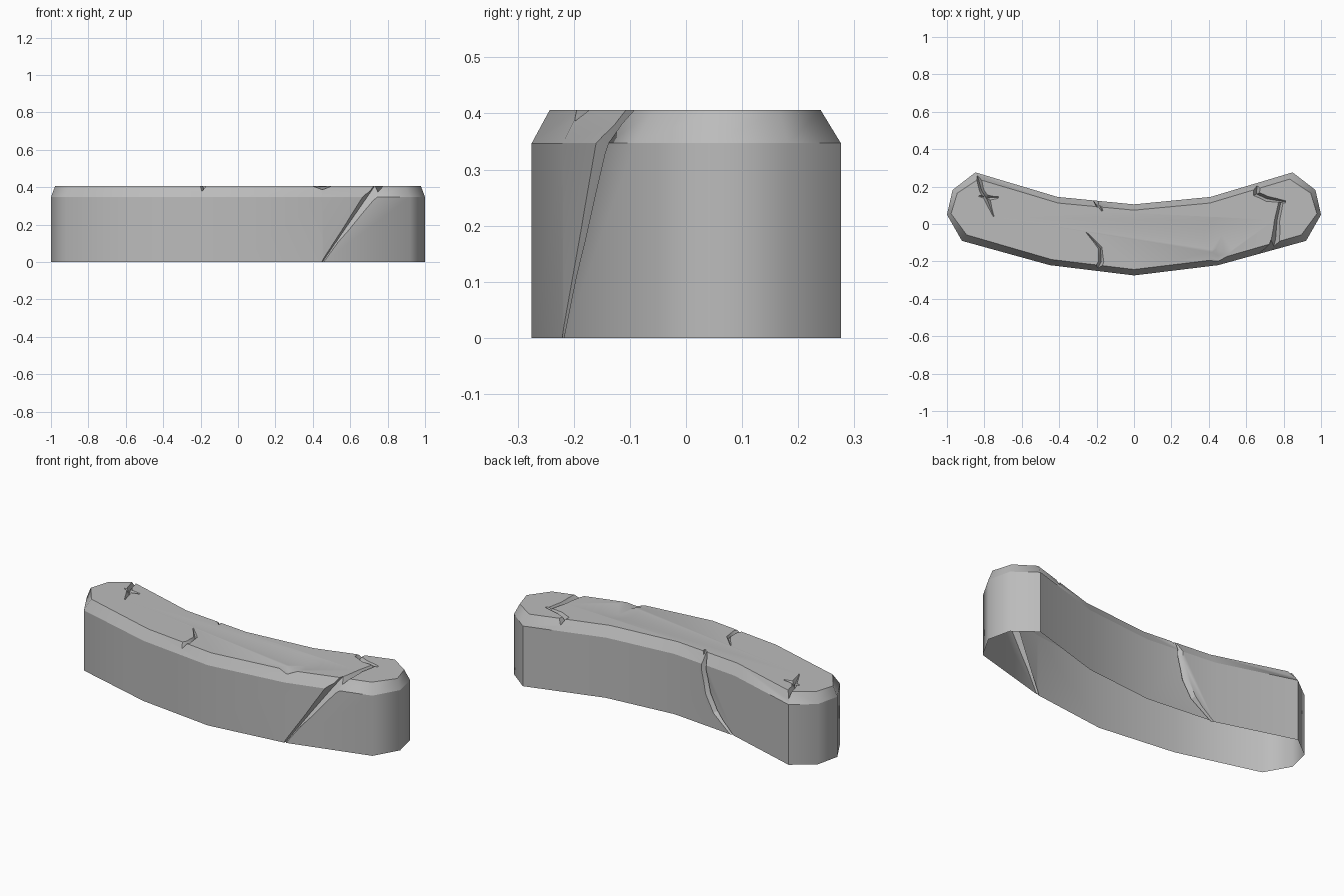
import bpy
import bmesh
from mathutils import Vector

old = bpy.data.objects.get("Cube")
if old:
    bpy.data.objects.remove(old, do_unlink=True)

stone = bpy.data.materials.new("grey stone")
stone.use_nodes = True
GREY = (0.5, 0.5, 0.5, 1)
stone.diffuse_color = GREY
stone.node_tree.nodes["Principled BSDF"].inputs["Base Color"].default_value = GREY

WALL, TOP = 0.347, 0.406
UP = Vector((0, 0, 1))


def mirrored(half):
    """Closed outline from its +x half, which starts and ends on x = 0."""
    return half + [(-x, y) for x, y in reversed(half[1:-1])]


def make_object(name, bm):
    bmesh.ops.recalc_face_normals(bm, faces=bm.faces[:])
    mesh = bpy.data.meshes.new(name)
    bm.to_mesh(mesh)
    bm.free()
    obj = bpy.data.objects.new(name, mesh)
    bpy.context.collection.objects.link(obj)
    return obj


def loft(name, sections):
    """Solid through matching closed sections."""
    bm = bmesh.new()
    rings = [[bm.verts.new(p) for p in s] for s in sections]
    for a, b in zip(rings, rings[1:]):
        for i in range(len(a)):
            j = (i + 1) % len(a)
            bm.faces.new((a[i], a[j], b[j], b[i]))
    bm.faces.new(rings[0][::-1])
    bm.faces.new(rings[-1])
    return make_object(name, bm)


def crack(name, normal, path, lift=0.04):
    """V-shaped cutter along a surface path of (x, y, z, half width, depth)."""
    normal = Vector(normal).normalized()
    pts = [Vector(p[:3]) for p in path]
    sections = []
    for i, p in enumerate(pts):
        along = pts[min(i + 1, len(pts) - 1)] - pts[max(i - 1, 0)]
        width, depth = path[i][3:]
        side = along.cross(normal).normalized() * width * (depth + lift) / depth
        high = p + normal * lift
        sections.append([high - side, high + side, p - normal * depth])
    return loft(name, sections)


def top_crack(name, path):
    return crack(name, UP, [(x, y, TOP, w, d) for x, y, w, d in path], 0.02)


# Curved block with a chamfered upper rim
base = mirrored([(0, -0.275), (0.45, -0.22), (0.92, -0.09), (1, 0.05),
                 (0.97, 0.182), (0.848, 0.276), (0.41, 0.145), (0, 0.105)])
rim = mirrored([(0, -0.243), (0.44, -0.19), (0.895, -0.058), (0.978, 0.055),
                (0.945, 0.165), (0.833, 0.24), (0.405, 0.112), (0, 0.074)])
block = loft("curved_stone_block", [
    [(x, y, 0) for x, y in base],
    [(x, y, WALL) for x, y in base],
    [(x, y, TOP) for x, y in rim]])

# Cracks in the walls and across the top
cutters = [
    crack("front_wall_crack", (0.27, -0.96, 0), [
        (0.44, -0.222, -0.02, 0.003, 0.008),
        (0.58, -0.184, 0.18, 0.016, 0.02),
        (0.70, -0.151, WALL, 0.03, 0.035),
        (0.78, -0.129, 0.45, 0.035, 0.07)]),
    crack("back_wall_crack", (0.1, 0.99, 0), [
        (-0.42, 0.145, -0.02, 0.004, 0.008),
        (-0.28, 0.132, 0.10, 0.018, 0.02),
        (-0.23, 0.127, 0.19, 0.018, 0.02),
        (-0.20, 0.124, 0.32, 0.016, 0.02),
        (-0.19, 0.123, 0.45, 0.018, 0.045)]),
    top_crack("end_top_crack", [
        (0.735, -0.17, 0.026, 0.035), (0.757, -0.08, 0.022, 0.03),
        (0.765, 0.02, 0.014, 0.022), (0.785, 0.115, 0.012, 0.02)]),
    top_crack("end_top_crack_back", [
        (0.81, 0.118, 0.006, 0.01), (0.71, 0.135, 0.014, 0.025),
        (0.655, 0.16, 0.018, 0.028), (0.66, 0.25, 0.018, 0.035)]),
    top_crack("middle_top_crack", [
        (-0.21, -0.27, 0.018, 0.035), (-0.175, -0.2, 0.014, 0.025),
        (-0.18, -0.13, 0.010, 0.015), (-0.255, -0.045, 0.002, 0.004)]),
    top_crack("middle_back_notch", [
        (-0.17, 0.07, 0.004, 0.008), (-0.2, 0.13, 0.016, 0.03)]),
    top_crack("left_chip_long", [
        (-0.84, 0.27, 0.012, 0.035), (-0.815, 0.18, 0.012, 0.022),
        (-0.78, 0.12, 0.014, 0.02), (-0.75, 0.04, 0.002, 0.004)]),
    top_crack("left_chip_short", [
        (-0.83, 0.15, 0.003, 0.006), (-0.78, 0.14, 0.014, 0.02),
        (-0.725, 0.142, 0.004, 0.008)]),
    crack("rim_chip", UP, [
        (0.455, -0.25, TOP, 0.06, 0.022), (0.45, -0.17, TOP, 0.05, 0.018),
        (0.44, -0.13, TOP, 0.01, 0.003)], 0.01),
]

# Shallow dent in the top
bm = bmesh.new()
bmesh.ops.create_cone(bm, segments=10, cap_ends=True, radius1=0, radius2=0.15, depth=0.03)
dent = make_object("top_dent", bm)
dent.location = (0.47, -0.06, TOP - 0.004)
cutters.append(dent)

for cutter in cutters:
    cutter.hide_render = True
    mod = block.modifiers.new(cutter.name, "BOOLEAN")
    mod.operation = "DIFFERENCE"
    mod.solver = "EXACT"
    mod.use_self = True
    mod.object = cutter

bpy.context.view_layer.update()
evaluated = block.evaluated_get(bpy.context.evaluated_depsgraph_get())
carved = bpy.data.meshes.new_from_object(evaluated)
block.modifiers.clear()
block.data = carved
for cutter in cutters:
    bpy.data.objects.remove(cutter, do_unlink=True)

# Open underside, smooth walls, crisp rim and cracks
bm = bmesh.new()
bm.from_mesh(carved)
bmesh.ops.delete(bm, geom=[f for f in bm.faces if f.normal.z < -0.9
                           and f.calc_center_median().z < 0.01], context="FACES")
bm.normal_update()
for face in bm.faces:
    face.smooth = True
    face.material_index = 0
for edge in bm.edges:
    if len(edge.link_faces) == 2:
        a, b = (f.normal for f in edge.link_faces)
        edge.smooth = abs(a.z - b.z) < 0.2 and a.dot(b) > 0.65
bm.to_mesh(carved)
bm.free()
carved.materials.clear()
carved.materials.append(stone)
